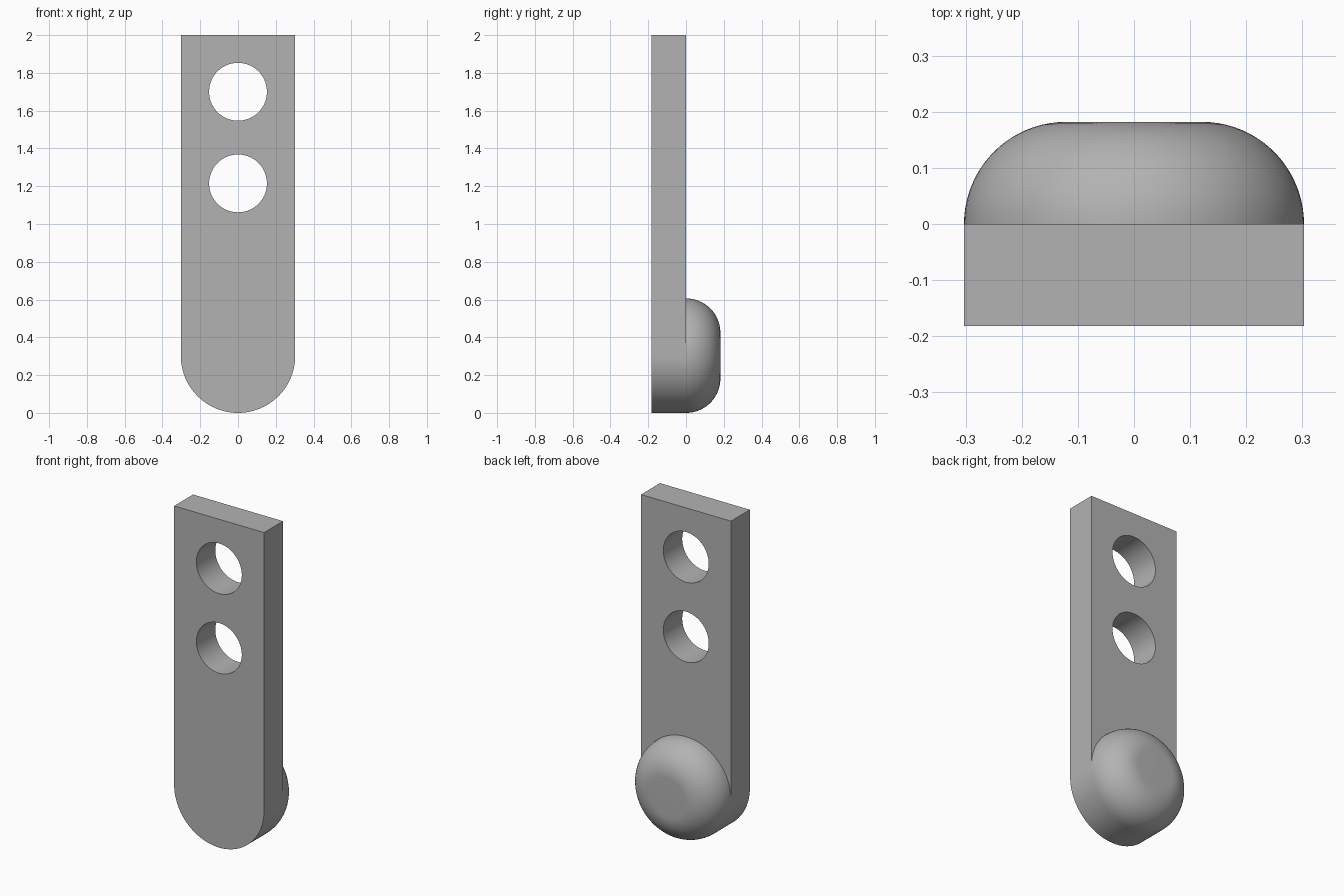
import bpy, bmesh
from math import pi, sin, cos
from mathutils import Matrix

if "Cube" in bpy.data.objects:
    bpy.data.objects.remove(bpy.data.objects["Cube"], do_unlink=True)

R = 0.303        # half width of the plate and radius of its round end
T = 0.182        # plate thickness, also the knob's rounding radius
HOLE_R = 0.153
HOLES = (1.70, 1.215)
STEPS = 48       # segments per half circle

grey = bpy.data.materials.new("plain_grey")
grey.use_nodes = True
grey.diffuse_color = (0.45, 0.45, 0.45, 1)
grey.node_tree.nodes["Principled BSDF"].inputs["Base Color"].default_value = grey.diffuse_color


def make_object(name, bm):
    bmesh.ops.recalc_face_normals(bm, faces=bm.faces)
    mesh = bpy.data.meshes.new(name)
    bm.to_mesh(mesh)
    bm.free()
    mesh.materials.append(grey)
    obj = bpy.data.objects.new(name, mesh)
    bpy.context.collection.objects.link(obj)
    return obj


def activate(obj):
    bpy.ops.object.select_all(action='DESELECT')
    obj.select_set(True)
    bpy.context.view_layer.objects.active = obj


def prism(name, outline, y0, y1):
    """Extrude an outline in the xz plane from y0 to y1."""
    bm = bmesh.new()
    face = bm.faces.new([bm.verts.new((x, y0, z)) for x, z in outline])
    ext = bmesh.ops.extrude_face_region(bm, geom=[face])
    verts = [g for g in ext["geom"] if isinstance(g, bmesh.types.BMVert)]
    bmesh.ops.translate(bm, verts=verts, vec=(0, y1 - y0, 0))
    return make_object(name, bm)


def arc(radius, zc, start, end, steps):
    return [(radius * cos(start + (end - start) * i / steps),
             zc + radius * sin(start + (end - start) * i / steps))
            for i in range(steps + 1)]


# Plate: square top, round bottom
plate = prism("plate", arc(R, R, pi, 2 * pi, STEPS) + [(R, 2), (-R, 2)], -T, 0)

# Two through holes
for z in HOLES:
    cutter = prism("hole_cutter", arc(HOLE_R, z, 0, 2 * pi, 2 * STEPS)[:-1], -2 * T, T)
    cutter.hide_render = True
    activate(plate)
    cut = plate.modifiers.new("hole", 'BOOLEAN')
    cut.operation = 'DIFFERENCE'
    cut.solver = 'EXACT'
    cut.object = cutter
    bpy.ops.object.modifier_apply(modifier=cut.name)
    bpy.data.objects.remove(cutter, do_unlink=True)

# Knob on the back: quarter-round profile spun about the y axis
bm = bmesh.new()
profile = [bm.verts.new((R - T + T * cos(a), T * sin(a), 0))
           for a in (pi / 2 * i / 20 for i in range(21))]
edges = [bm.edges.new(pair) for pair in zip(profile, profile[1:])]
bmesh.ops.spin(bm, geom=profile + edges, cent=(0, 0, 0), axis=(0, 1, 0),
               angle=2 * pi, steps=2 * STEPS, use_duplicate=False)
bmesh.ops.remove_doubles(bm, verts=bm.verts, dist=0.0001)
rim = [e for e in bm.edges if e.is_boundary]
bmesh.ops.holes_fill(bm, edges=rim, sides=0)
bmesh.ops.transform(bm, matrix=Matrix.Translation((0, 0, R)), verts=bm.verts)
knob = make_object("back_knob", bm)

for obj in (plate, knob):
    activate(obj)
    bpy.ops.object.shade_smooth_by_angle(angle=pi / 6)
